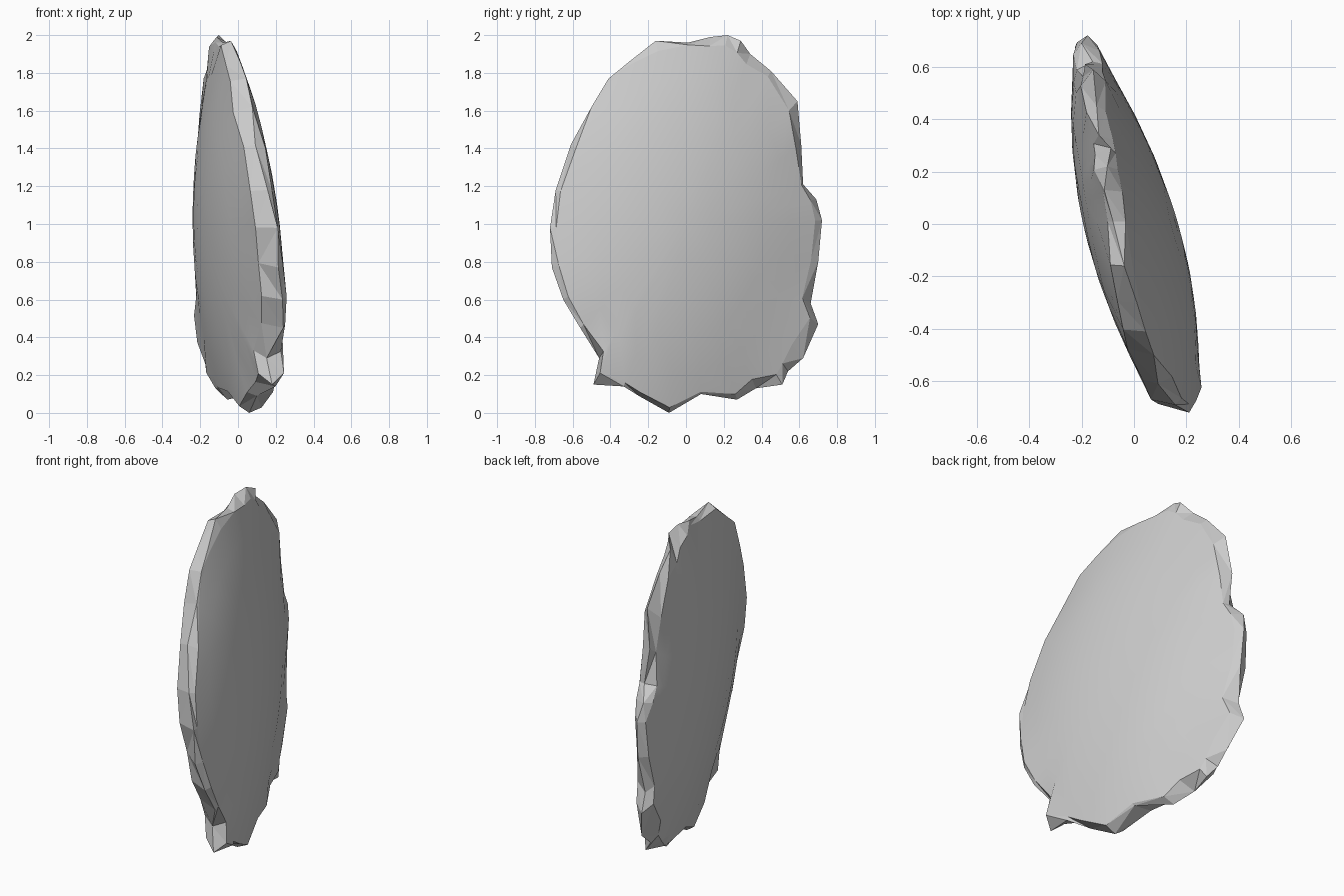
import bpy
import bmesh
import random
from mathutils import Vector

# Start without the default cube
default_cube = bpy.data.objects.get("Cube")
if default_cube:
    bpy.data.objects.remove(default_cube, do_unlink=True)

random.seed(4)

# Chipped silhouette of the slab, as (y, z) in hundredths, starting at the lower tip
OUTLINE = [(-9, 0), (-25, 9), (-33, 14), (-49, 15), (-46, 29), (-56, 45), (-65, 60),
           (-71, 77), (-72, 98), (-69, 118), (-61, 142), (-50, 162), (-41, 177),
           (-30, 186), (-16, 197), (1, 196), (13, 199), (22, 200), (29, 197),
           (34, 190), (45, 181), (59, 165), (61, 142), (62, 121), (69, 113),
           (72, 102), (70, 80), (66, 58), (70, 47), (62, 29), (54, 22), (51, 15),
           (37, 13), (27, 7), (8, 10)]
CENTRE = Vector((0, 1))
BULGE = 0.13


def middle_x(y, z):
    """The slightly twisted sheet that runs through the middle of the slab."""
    return -0.25 * y - 0.015 + (0.1 * y - 0.06) * (z - 1)


def edge_half(y, z):
    """Half the rim thickness, thinner towards the upper back."""
    return 0.045 - 0.012 * (y + z - 1)


def slab_point(outline_point, scale, side, roundness=0, rough=0):
    """A point at a share of the way out, between the chipped and an oval outline."""
    scale -= rough * random.random()
    arm = outline_point - CENTRE
    oval = arm / max(Vector((arm.x / 0.68, arm.y / 0.96)).length, 0.01)
    y, z = CENTRE + arm.lerp(oval, roundness) * scale
    thickness = edge_half(y, z) + BULGE * (1 - scale ** 2)
    thickness += rough * random.uniform(-0.25, 0.15)
    return Vector((middle_x(y, z) + side * thickness, y, z))


def bridge(bm, first, second, smooth, split=False):
    """Join two rings of equal length, in triangles where the stone is broken."""
    count = len(first)
    for i in range(count):
        j = (i + 1) % count
        quad = [first[i], first[j], second[j], second[i]]
        if not split:
            parts = [quad]
        elif random.random() < 0.5:
            parts = [quad[:3], [quad[0], quad[2], quad[3]]]
        else:
            parts = [[quad[0], quad[1], quad[3]], quad[1:]]
        for part in parts:
            bm.faces.new(part).smooth = smooth


outline = [Vector((y, z)) / 100 for y, z in OUTLINE]
bm = bmesh.new()

# Broken rim: an outermost ring that wanders across the thickness
rim = [bm.verts.new(slab_point(p, 1, random.uniform(-0.7, 1))) for p in outline]

# Two gently domed faces
for side, rough in ((1, 0.04), (-1, 0.07)):
    previous = [bm.verts.new(slab_point(p, 0.99, side, 0.35, rough)) for p in outline]
    bridge(bm, rim, previous, smooth=False, split=True)
    for scale in (0.82, 0.62, 0.42, 0.2):
        ring = [bm.verts.new(slab_point(p, scale, side, 1)) for p in outline]
        bridge(bm, previous, ring, smooth=True)
        previous = ring
    hub = bm.verts.new(slab_point(CENTRE, 0, side))
    for i, vert in enumerate(previous):
        bm.faces.new((vert, previous[(i + 1) % len(previous)], hub)).smooth = True

bmesh.ops.recalc_face_normals(bm, faces=bm.faces)

# Keep the border between rim and faces crisp
for edge in bm.edges:
    if any(not face.smooth for face in edge.link_faces):
        edge.smooth = False

mesh = bpy.data.meshes.new("stone_slab")
bm.to_mesh(mesh)
bm.free()
slab = bpy.data.objects.new("stone_slab", mesh)
bpy.context.collection.objects.link(slab)

# Plain grey stone
stone = bpy.data.materials.new("grey_stone")
stone.use_nodes = True
grey = (0.6, 0.6, 0.6, 1)
stone.diffuse_color = grey
stone.node_tree.nodes["Principled BSDF"].inputs["Base Color"].default_value = grey
mesh.materials.append(stone)
